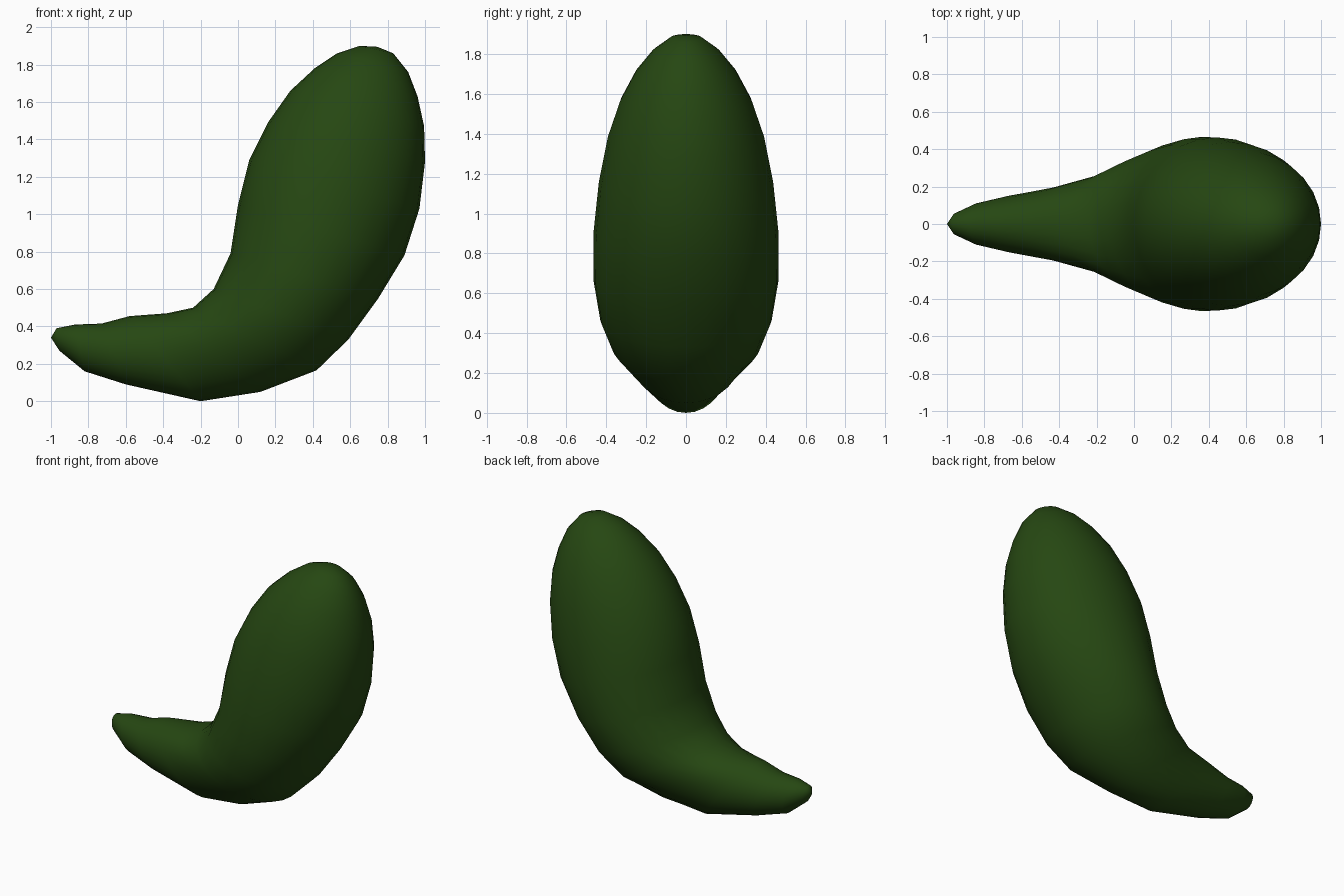
import bpy, bmesh, math
from mathutils import Vector

if "Cube" in bpy.data.objects:
    bpy.data.objects.remove(bpy.data.objects["Cube"])

# Cross-sections from thin tip to fat end:
# inner edge x, z, outer edge x, z, half width in y
SECTIONS = [
    (-.97, .39, -.955, .27, .055), (-.87, .41, -.82, .16, .11),
    (-.73, .415, -.60, .09, .152), (-.58, .455, -.20, .00, .20),
    (-.38, .47, .12, .05, .27), (-.24, .50, .42, .165, .37),
    (-.13, .60, .59, .33, .43), (-.04, .79, .75, .55, .465),
    (.00, 1.05, .89, .78, .463), (.06, 1.29, .97, 1.03, .437),
    (.16, 1.49, 1.0, 1.28, .392), (.28, 1.66, .995, 1.47, .33),
    (.41, 1.78, .96, 1.63, .255), (.53, 1.86, .91, 1.76, .17),
    (.65, 1.90, .83, 1.86, .08),
]
SIDES = 28

bm = bmesh.new()


def ring(xi, zi, xo, zo, w):
    """Elliptical ring spanning the inner and outer edge points."""
    mid = Vector(((xi + xo) / 2, 0, (zi + zo) / 2))
    half = Vector(((xi - xo) / 2, 0, (zi - zo) / 2))
    angles = [2 * math.pi * i / SIDES for i in range(SIDES)]
    return [bm.verts.new(mid + half * math.cos(a) + Vector((0, w * math.sin(a), 0)))
            for a in angles]


# Bent body: bridged rings closed with a pole at each end
rings = [ring(*s) for s in SECTIONS]
tip = bm.verts.new((-1, 0, .34))
crown = bm.verts.new((.745, 0, 1.895))
for i in range(SIDES):
    j = (i + 1) % SIDES
    for a, b in zip(rings, rings[1:]):
        bm.faces.new((a[i], a[j], b[j], b[i]))
    bm.faces.new((tip, rings[0][j], rings[0][i]))
    bm.faces.new((crown, rings[-1][i], rings[-1][j]))
bmesh.ops.recalc_face_normals(bm, faces=bm.faces)
for f in bm.faces:
    f.smooth = True

mesh = bpy.data.meshes.new("curved_body")
bm.to_mesh(mesh)
bm.free()

# Dark green skin
skin = bpy.data.materials.new("dark green")
skin.diffuse_color = (.019, .063, .006, 1)
skin.use_nodes = True
skin.node_tree.nodes["Principled BSDF"].inputs["Base Color"].default_value = skin.diffuse_color
mesh.materials.append(skin)
bpy.context.collection.objects.link(bpy.data.objects.new("curved_body", mesh))
